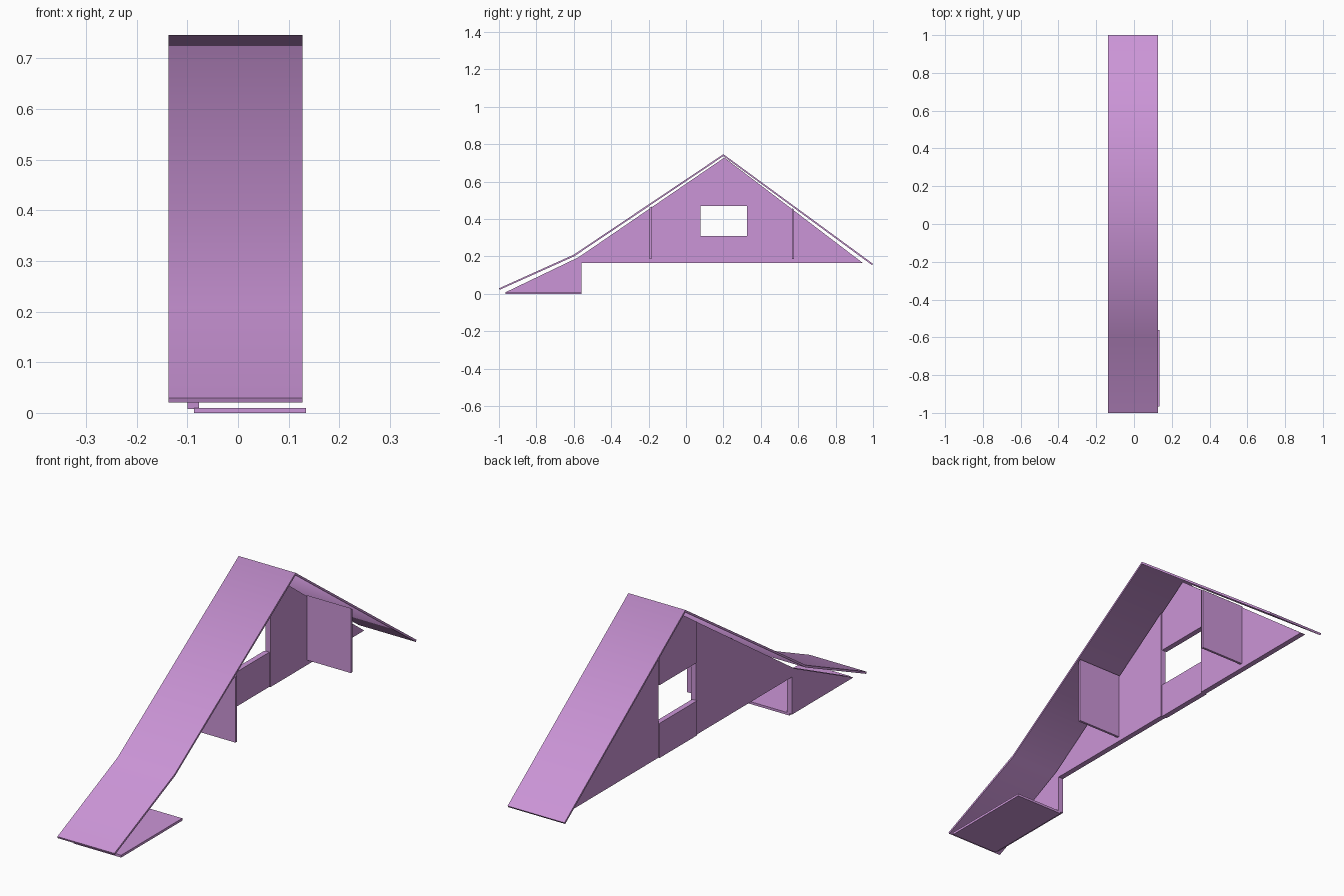
import bpy
import bmesh

cube = bpy.data.objects.get("Cube")
if cube:
    bpy.data.objects.remove(cube, do_unlink=True)

# Single lilac finish
lilac = bpy.data.materials.new("lilac")
lilac.use_nodes = True
colour = (0.60, 0.30, 0.68, 1)
lilac.diffuse_color = colour
lilac.node_tree.nodes["Principled BSDF"].inputs["Base Color"].default_value = colour


def prism(name, outline, x0, x1):
    """Extrude a (y, z) outline from x0 to x1."""
    bm = bmesh.new()
    face = bm.faces.new([bm.verts.new((x0, y, z)) for y, z in outline])
    out = bmesh.ops.extrude_face_region(bm, geom=[face])
    moved = [v for v in out["geom"] if isinstance(v, bmesh.types.BMVert)]
    bmesh.ops.translate(bm, verts=moved, vec=(x1 - x0, 0, 0))
    bmesh.ops.recalc_face_normals(bm, faces=bm.faces)
    mesh = bpy.data.meshes.new(name)
    bm.to_mesh(mesh)
    bm.free()
    mesh.materials.append(lilac)
    obj = bpy.data.objects.new(name, mesh)
    bpy.context.collection.objects.link(obj)
    return obj


# Gable outline landmarks
PEAK = (0.205, 0.728)
BREAK = (-0.575, 0.195)
BACK = (0.945, 0.165)
BASE = 0.165
WIN_L, WIN_R, SILL, HEAD = 0.077, 0.325, 0.31, 0.47
WALL = (-0.10, -0.077)


def slope(y):
    """Height of the gable's sloping top at y."""
    a, b = (BREAK, PEAK) if y < PEAK[0] else (PEAK, BACK)
    return a[1] + (b[1] - a[1]) * (y - a[0]) / (b[0] - a[0])


# Gable wall: two side panels, and panels over and under the window
prism("front_wall_panel", [(-0.965, 0.008), (-0.56, 0.008), (-0.56, BASE),
                           (WIN_L, BASE), (WIN_L, slope(WIN_L)), BREAK], *WALL)
prism("back_wall_panel", [(WIN_R, BASE), BACK, (WIN_R, slope(WIN_R))], *WALL)
middle = [x - 0.005 for x in WALL]
prism("wall_under_window", [(WIN_L, BASE), (WIN_R, BASE), (WIN_R, SILL), (WIN_L, SILL)], *middle)
prism("wall_over_window", [(WIN_L, HEAD), (WIN_R, HEAD), (WIN_R, slope(WIN_R)),
                           PEAK, (WIN_L, slope(WIN_L))], *middle)

# Upright partitions under the roof
for name, y in (("front_partition", -0.19), ("back_partition", 0.573)):
    a, b = y - 0.005, y + 0.005
    prism(name, [(a, 0.185), (b, 0.185), (b, slope(b) + 0.005), (a, slope(a) + 0.005)],
          -0.08, 0.125)

# Porch floor
prism("porch_floor", [(-0.965, 0), (-0.56, 0), (-0.56, 0.01), (-0.965, 0.01)], -0.087, 0.134)

# Thin folded roof sheet
top = [(-1.0, 0.029), (-0.6, 0.209), (0.2, 0.746), (1.0, 0.160)]
under = [(0.995, 0.153), (0.2, 0.736), (-0.598, 0.200), (-0.997, 0.021)]
roof = prism("roof", top + under, -0.137, 0.127)
bpy.ops.object.select_all(action="DESELECT")
roof.select_set(True)
bpy.context.view_layer.objects.active = roof
bpy.ops.object.shade_smooth_by_angle(angle=1.3)
